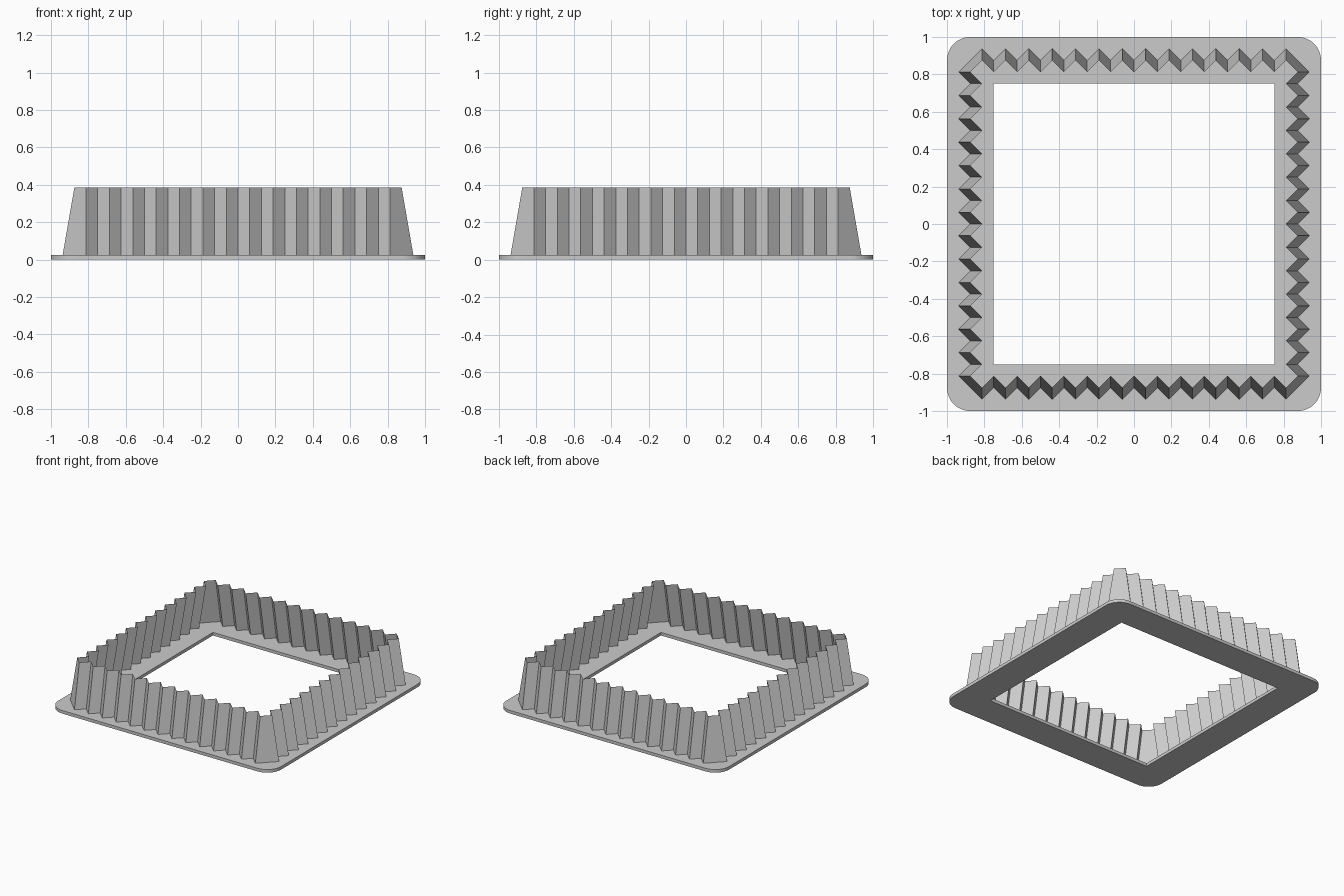
import bpy, bmesh, math
from mathutils import Matrix, Vector

cube = bpy.data.objects.get("Cube")
if cube:
    bpy.data.objects.remove(cube, do_unlink=True)

PLATE_TOP, WALL_TOP = 0.025, 0.385
RADIUS, HOLE = 0.125, 0.75
STEP = 0.0625          # pleat half-period, depth and inward lean
PEAK = 0.9375          # outermost reach of the pleats at the plate

grey = bpy.data.materials.new("plain_grey")
grey.use_nodes = True
colour = (0.6, 0.6, 0.6, 1)
grey.diffuse_color = colour
grey.node_tree.nodes["Principled BSDF"].inputs["Base Color"].default_value = colour


def finish(bm, name):
    bmesh.ops.recalc_face_normals(bm, faces=bm.faces)
    mesh = bpy.data.meshes.new(name)
    bm.to_mesh(mesh)
    bm.free()
    mesh.materials.append(grey)
    obj = bpy.data.objects.new(name, mesh)
    bpy.context.collection.objects.link(obj)
    return obj


# Base plate: rounded square frame with a sharp square opening
bm = bmesh.new()
arcs, corners = [], []
for k in range(4):
    turn = Matrix.Rotation(k * math.pi / 2, 3, 'Z')
    corners.append(bm.verts.new(turn @ Vector((HOLE, HOLE, 0))))
    c = 1 - RADIUS
    angles = [i * math.pi / 24 for i in range(13)]
    arcs.append([bm.verts.new(turn @ Vector((c + RADIUS * math.cos(a),
                                             c + RADIUS * math.sin(a), 0)))
                 for a in angles])
for k in range(4):
    n = (k + 1) % 4
    for a, b in zip(arcs[k], arcs[k][1:]):
        bm.faces.new((corners[k], a, b))
    bm.faces.new((corners[k], arcs[k][-1], arcs[n][0], corners[n]))
top = bmesh.ops.extrude_face_region(bm, geom=bm.faces[:])["geom"]
bmesh.ops.translate(bm, vec=(0, 0, PLATE_TOP),
                    verts=[v for v in top if isinstance(v, bmesh.types.BMVert)])
finish(bm, "base_plate")

# Pleated wall: four zigzag sides leaning inward, joined by flat corner panels
bm = bmesh.new()
low, high = [], []
half = PEAK - 2 * STEP
count = round(2 * half / STEP)
for k in range(4):
    turn = Matrix.Rotation(k * math.pi / 2, 3, 'Z')
    for i in range(count + 1):
        x = -half + i * STEP
        y = -PEAK + (i % 2) * STEP
        low.append(bm.verts.new(turn @ Vector((x, y, PLATE_TOP))))
        high.append(bm.verts.new(turn @ Vector((x, y + STEP, WALL_TOP))))
for i in range(len(low)):
    j = (i + 1) % len(low)
    bm.faces.new((low[i], low[j], high[j], high[i]))
finish(bm, "pleated_wall")
